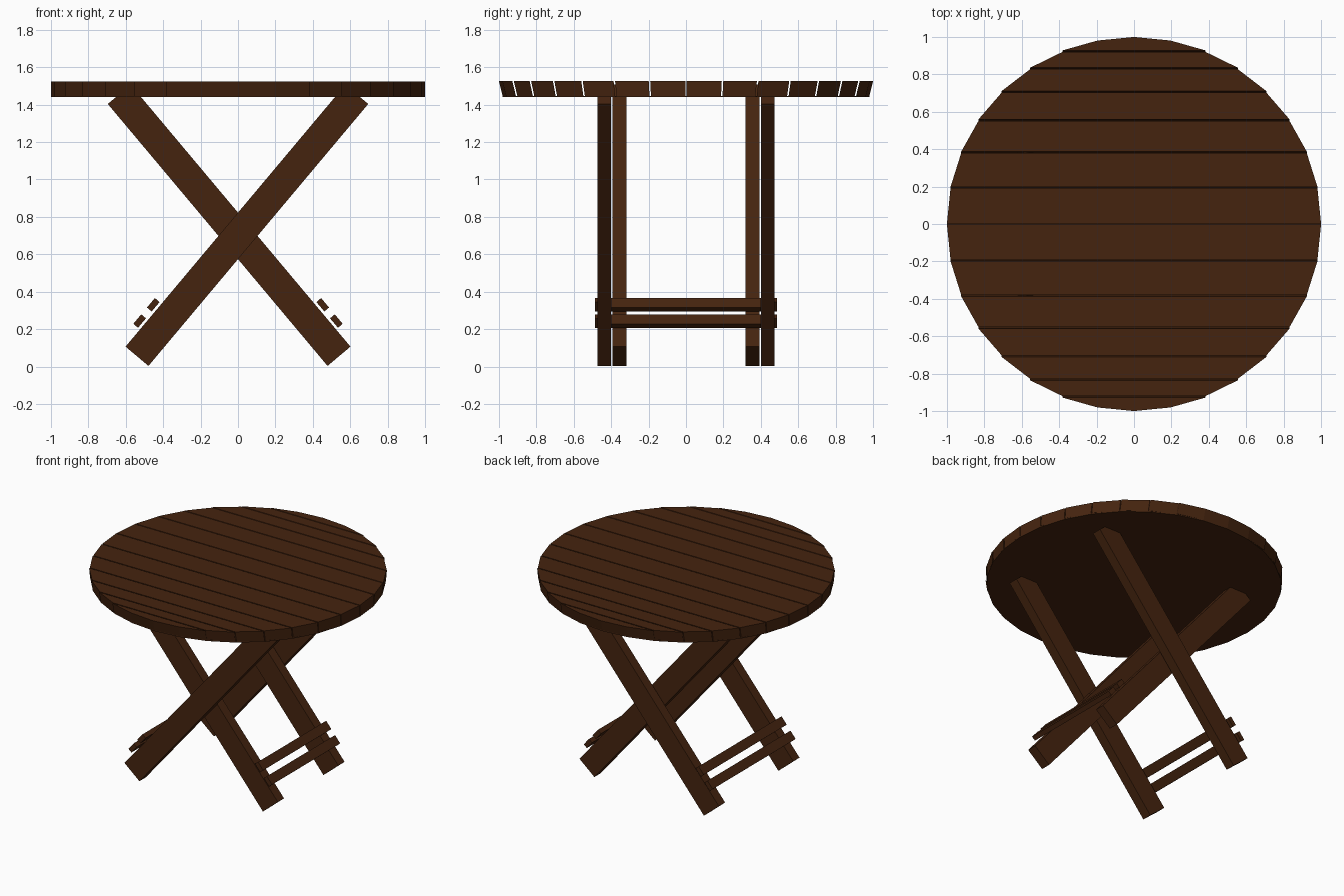
import bpy, bmesh, math
from mathutils import Matrix, Vector

if "Cube" in bpy.data.objects:
    bpy.data.objects.remove(bpy.data.objects["Cube"])

wood = bpy.data.materials.new("dark brown wood")
wood.diffuse_color = (0.06, 0.0175, 0.0048, 1)
wood.use_nodes = True
wood.node_tree.nodes["Principled BSDF"].inputs["Base Color"].default_value = wood.diffuse_color

STEP = math.tau / 32          # the top is a 32-sided disc
TOP, BOTTOM, FLOOR = 1.525, 1.44, 1.447
TAPER = 0.98                  # underside is narrower in y
GAP = 0.004


def finish(name, bm):
    bmesh.ops.recalc_face_normals(bm, faces=bm.faces)
    mesh = bpy.data.meshes.new(name)
    bm.to_mesh(mesh)
    bm.free()
    mesh.materials.append(wood)
    obj = bpy.data.objects.new(name, mesh)
    bpy.context.collection.objects.link(obj)
    return obj


def prism(name, outline, z0, z1, s0, s1):
    """Extruded outline with its own y scale at the bottom and the top."""
    bm = bmesh.new()
    low = [bm.verts.new((x, y * s0, z0)) for x, y in outline]
    high = [bm.verts.new((x, y * s1, z1)) for x, y in outline]
    bm.faces.new(low)
    bm.faces.new(high)
    n = len(outline)
    for i in range(n):
        j = (i + 1) % n
        bm.faces.new((low[i], low[j], high[j], high[i]))
    return finish(name, bm)


def beam(name, centre, size, angle):
    """Box tilted around the y axis."""
    bm = bmesh.new()
    m = (Matrix.Translation(Vector(centre)) @ Matrix.Rotation(angle, 4, 'Y')
         @ Matrix.Diagonal((*size, 1)))
    bmesh.ops.create_cube(bm, size=1, matrix=m)
    return finish(name, bm)


# Table top slats, split at the corners of the disc
levels = [-8] + list(range(-6, 7)) + [8]
for n, (a, b) in enumerate(zip(levels, levels[1:])):
    right = []
    for k in range(a, b + 1):
        y = math.sin(k * STEP)
        if k == a and a > -8:
            y += GAP
        if k == b and b < 8:
            y -= GAP
        right.append((math.cos(k * STEP), y))
    left = [(-x, y) for x, y in reversed(right) if x > 1e-5]
    prism(f"top_slat_{n + 1}", right + left, FLOOR, TOP, TAPER, 1)

# Continuous underside that closes the grooves
disc = [(math.cos(k * STEP), math.sin(k * STEP)) for k in range(32)]
prism("top_underside", disc, BOTTOM, FLOOR, TAPER, TAPER)

# Crossed legs: the outer pair leans right, the inner pair leans left
tilt = math.radians(40)
for side, s in (("front", -1), ("back", 1)):
    beam(f"{side}_outer_leg", (0.0475, s * 0.4365, 0.755), (0.16, 0.073, 1.828), tilt)
    beam(f"{side}_inner_leg", (-0.0475, s * 0.355, 0.755), (0.16, 0.073, 1.828), -tilt)

# Paired stretchers near the feet
for side, s, length in (("right", 1, 0.80), ("left", -1, 0.974)):
    for level, x, z in (("upper", 0.453, 0.33), ("lower", 0.526, 0.243)):
        beam(f"{side}_{level}_stretcher", (s * x, 0, z), (0.033, length, 0.066), -s * tilt)
